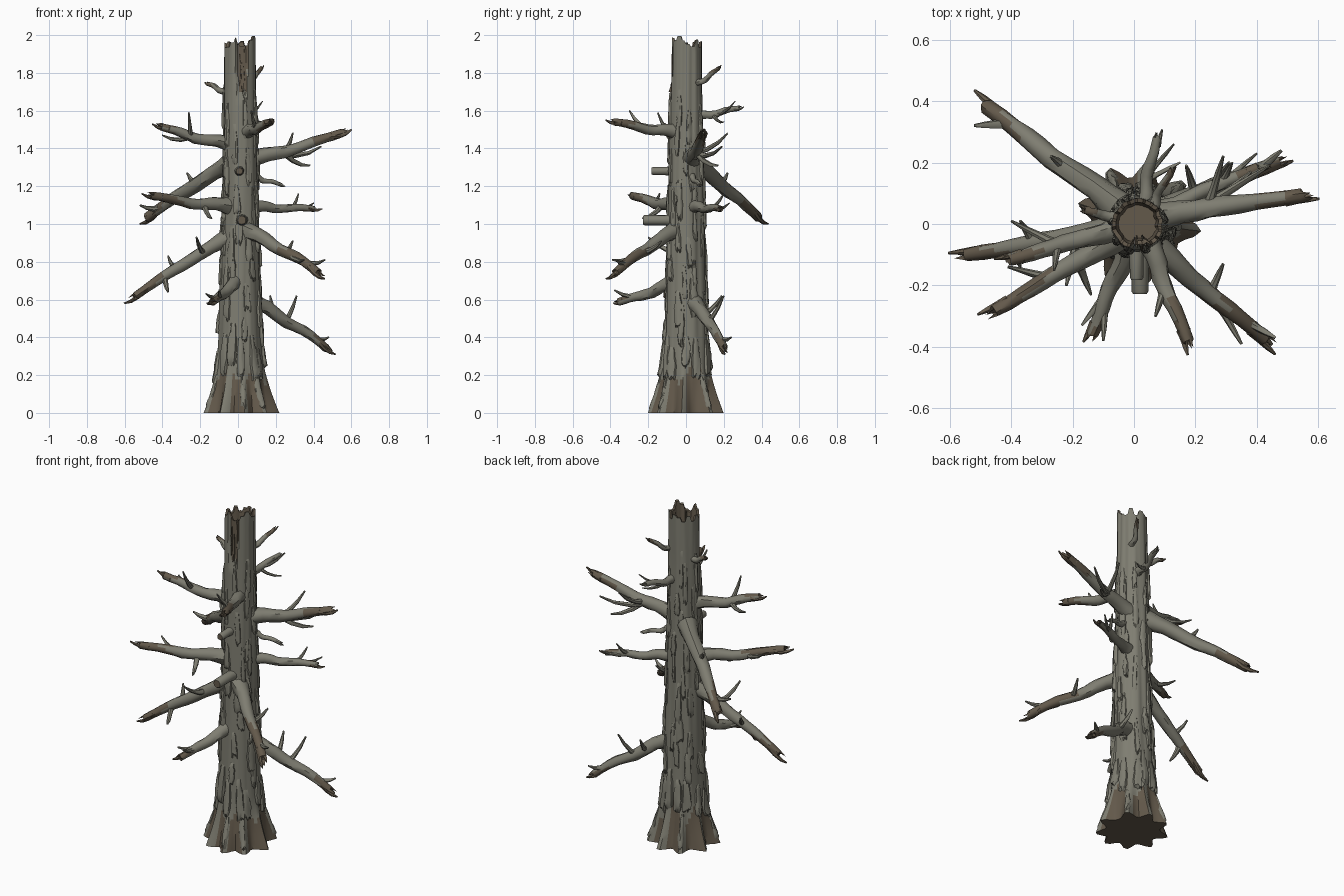
import bpy, bmesh, math, random
from mathutils import Vector, noise

random.seed(7)
cube = bpy.data.objects.get("Cube")
if cube:
    bpy.data.objects.remove(cube)


def material(name, rgb):
    m = bpy.data.materials.new(name)
    m.use_nodes = True
    m.diffuse_color = (*rgb, 1)
    m.node_tree.nodes["Principled BSDF"].inputs["Base Color"].default_value = (*rgb, 1)
    return m


MATS = [material("grey_bark", (0.21, 0.205, 0.165)),
        material("bare_brown_wood", (0.125, 0.1, 0.07))]
GREY, BROWN = range(2)
CENTRE_X = 0.012
ROOTS = [math.radians(a) for a in (-48, -6, 42, 80, 118, 160, 200, 240, 277)]
PROFILE = [(0, 0.155), (0.1, 0.138), (0.22, 0.122), (0.4, 0.114), (0.7, 0.105),
           (1.0, 0.096), (1.4, 0.09), (1.7, 0.084), (2.1, 0.082)]


def finish(name, bm):
    bmesh.ops.recalc_face_normals(bm, faces=bm.faces)
    me = bpy.data.meshes.new(name)
    bm.to_mesh(me)
    bm.free()
    for m in MATS:
        me.materials.append(m)
    ob = bpy.data.objects.new(name, me)
    bpy.context.collection.objects.link(ob)
    ob.select_set(True)
    bpy.context.view_layer.objects.active = ob
    return ob


def loft(bm, rings, mat):
    """Bridge closed rings of points; mat(ring, segment) picks the colour."""
    vs = [[bm.verts.new(p) for p in ring] for ring in rings]
    n = len(vs[0])
    for i in range(len(vs) - 1):
        for k in range(n):
            j = (k + 1) % n
            f = bm.faces.new((vs[i][k], vs[i][j], vs[i + 1][j], vs[i + 1][k]))
            f.material_index = mat(i, k)
    return vs


def gap(a, b):
    return abs((a - b + math.pi) % math.tau - math.pi)


def root_lobe(a):
    return max(math.exp(-(gap(a, r) / 0.2) ** 2) for r in ROOTS)


def in_crack(a, z):
    return z > 1.7 and gap(a, -math.pi / 2 + 0.1) < 0.42 - 0.9 * max(0, 1.86 - z)


def trunk_radius(a, z):
    for (z0, r0), (z1, r1) in zip(PROFILE, PROFILE[1:]):
        if z <= z1:
            r = r0 + (r1 - r0) * (z - z0) / (z1 - z0)
            break
    flare = max(0, 1 - z / 0.34)
    r += flare ** 1.6 * (0.062 * root_lobe(a) - 0.012)
    r += 0.008 * noise.noise(Vector((4 * math.cos(a), 4 * math.sin(a), 1.3 * z)))
    return r - (0.016 if in_crack(a, z) else 0)


def on_trunk(a, z, out=0):
    r = trunk_radius(a, z) + out
    return Vector((CENTRE_X + r * math.cos(a), r * math.sin(a), z))


# Trunk with root flare, jagged rim and hollow top
SEG, LEVELS = 56, 52
angles = [math.tau * k / SEG for k in range(SEG)]
heights = [1.9 * (i / LEVELS) ** 1.1 for i in range(LEVELS + 1)]
rim, level = [], 1.95
for k in range(SEG):
    if k % 3 == 0:
        level = random.uniform(1.93, 2.0)
    rim.append(min(level, 1.95) if in_crack(angles[k], 1.95) else level)
rings = [[on_trunk(a, z) for a in angles] for z in heights]
rings.append([on_trunk(a, z) for a, z in zip(angles, rim)])
rings.append([on_trunk(a, z - 0.004, -0.013) for a, z in zip(angles, rim)])
rings.append([on_trunk(a, 1.86, -0.022) for a in angles])


def trunk_mat(i, k):
    if i > LEVELS:
        return BROWN
    z, a = heights[i], angles[k]
    bare_root = z < 0.2 + 0.06 * math.sin(5 * a) and root_lobe(a) < 0.8
    return BROWN if bare_root or in_crack(a, z) else GREY


bm = bmesh.new()
vs = loft(bm, rings, trunk_mat)
bm.faces.new(vs[0]).material_index = BROWN
bm.faces.new(vs[-1]).material_index = BROWN
finish("trunk", bm)

# Splintered strip inside the front crack
bm = bmesh.new()
for da, z0, z1 in ((-0.12, 1.73, 1.9), (0.1, 1.7, 1.86), (0.3, 1.76, 1.94)):
    a = da - math.pi / 2 + 0.05
    rows = [[on_trunk(a + s * w, z0 + (z1 - z0) * t, o) for s, o in
             ((-1, -0.03), (-1, 0.004), (1, 0.008), (1, -0.03))]
            for t, w in ((0, 0.02), (0.3, 0.07), (0.7, 0.08), (1, 0.03))]
    vs = loft(bm, rows, lambda i, k: BROWN)
    bm.faces.new(vs[0])
    bm.faces.new(vs[-1])
finish("crack_splinters", bm)


# Raised bark plates with ragged lower ends
def bark_plate(bm, a, z, length, width, thick):
    cols, rows = 6, 8
    lean = random.uniform(-0.12, 0.12)
    grid = []
    for i in range(rows + 1):
        t = i / rows
        w = width * (0.35 + 0.65 * math.sin(math.pi * min(1, 0.2 + 0.8 * t)))
        row = []
        for j in range(cols + 1):
            s = 2 * j / cols - 1
            out = thick * (1 - s ** 4) * (1 - t ** 3) + random.uniform(-0.002, 0.002)
            edge = abs(s) == 1 or i in (0, rows)
            ragged = random.uniform(-0.015, 0.015) if i < 2 else 0
            ang = a + s * w / trunk_radius(a, z) + lean * t + random.uniform(-0.03, 0.03)
            row.append(bm.verts.new(on_trunk(ang, max(0.01, z + length * t + ragged),
                                             -0.012 if edge else out)))
        grid.append(row)
    for i in range(rows):
        for j in range(cols):
            bm.faces.new((grid[i][j], grid[i][j + 1], grid[i + 1][j + 1], grid[i + 1][j]))


bm = bmesh.new()
for k in range(13):
    a = math.tau * k / 13 + random.uniform(-0.12, 0.12)
    bark_plate(bm, a, random.uniform(0.15, 0.24), random.uniform(0.18, 0.28), 0.03, 0.017)
for k in range(62):
    z = 0.34 + 1.2 * k / 62
    size = 1.15 - 0.3 * z
    bark_plate(bm, k * 2.4 + random.uniform(-0.3, 0.3), z, random.uniform(0.14, 0.3),
               random.uniform(0.016, 0.03) * size, random.uniform(0.008, 0.015) * size)
finish("bark_plates", bm)

bm = bmesh.new()
for r in ROOTS[::2]:
    bark_plate(bm, r, 0.01, 0.22, 0.025, 0.006)
finish("root_bark", bm)


# Branches: bent tapering tubes with splintered tips
def ring_at(p, axis, radius, sides, rough):
    side = axis.cross(Vector((0, 0, 1))).normalized()
    up = side.cross(axis)
    return [p + radius * (1 + random.uniform(-rough, rough)) *
            (math.cos(q) * side + math.sin(q) * up)
            for q in (math.tau * k / sides for k in range(sides))]


def twig(bm, a, b, radius, colour=GREY):
    axis = (b - a).normalized()
    bow = Vector((0, 0, 0.12 * (b - a).length))
    rings = [ring_at(a.lerp(b, t) - bow * math.sin(math.pi * t), axis, radius * s, 7, 0.1)
             for t, s in ((0, 1.2), (0.35, 0.85), (0.7, 0.65), (1, 0.3))]
    vs = loft(bm, rings, lambda i, k: colour)
    bm.faces.new(vs[-1])
    bm.faces.new(vs[0])


def branch(name, start, tip, radius, bend=0.0, twigs=(), bare=0.72):
    a, b = Vector(start), Vector(tip)
    axis, length = (b - a).normalized(), (b - a).length
    sides, steps = 10, 10
    a -= axis * 0.04

    def path(t):
        wob = 0.012 * min(1, 4 * t) * Vector((math.sin(9 * t + length), 0, math.sin(11 * t)))
        return a.lerp(b, t) + Vector((0, 0, bend * math.sin(math.pi * t))) + wob * (1 - t)

    reach = 0.9
    rings = [ring_at(path(reach * i / steps), axis,
                     radius * (1.08 - 0.5 * i / steps + 0.35 * max(0, 1 - i / 1.5)),
                     sides, 0.09) for i in range(steps + 1)]
    # long and short splinters around a hollowed end
    end = [p.lerp(b, 0.35) + axis * length * random.choice((-0.08, -0.02, 0.03))
           for p in rings[-1]]
    rings += [end, [path(0.84)] * sides]
    bm = bmesh.new()
    vs = loft(bm, rings, lambda i, k: BROWN if i / steps > bare + 0.12 *
              math.sin(1.3 * k + length * 20) else GREY)
    bmesh.ops.remove_doubles(bm, verts=vs[-1], dist=0.0001)
    for s in (-1, 1):
        drift = axis.cross(Vector((0, 0, 1))) * s * radius * 0.5
        twig(bm, path(0.8) + drift * 0.5, b + drift * (1 + s) / 2 - axis * 0.03 * (1 - s),
             radius * 0.4, BROWN if bare < 1 else GREY)
    for t, *end in twigs:
        twig(bm, path(t), Vector(end), radius * 0.42)
    finish(name, bm)


branch("branch_low_left", (0.1, 0.05, 0.57), (0.51, 0.22, 0.31), 0.037, 0.02,
       [(0.42, 0.31, 0.2, 0.62), (0.75, 0.48, 0.24, 0.4), (0.3, 0.17, 0.19, 0.62)], 0.85)
branch("branch_low_front", (-0.03, -0.1, 0.68), (-0.15, -0.39, 0.58), 0.034, -0.01,
       [(0.5, -0.17, -0.33, 0.63), (0.55, -0.1, -0.38, 0.65)], 0.85)
branch("branch_low_right", (-0.08, -0.02, 0.91), (-0.6, -0.11, 0.58), 0.037, 0.01,
       [(0.5, -0.37, 0.01, 0.83), (0.25, -0.22, -0.2, 0.93), (0.62, -0.37, -0.14, 0.64)])
branch("branch_mid_front", (0.06, -0.07, 0.95), (0.47, -0.41, 0.71), 0.038, 0.02,
       [(0.5, 0.29, -0.13, 0.91), (0.55, 0.35, -0.39, 0.81), (0.72, 0.46, -0.37, 0.81)], 0.55)
branch("branch_mid_right", (-0.08, -0.06, 1.1), (-0.5, -0.31, 1.16), 0.035, -0.01,
       [(0.3, -0.14, -0.23, 1.03), (0.5, -0.41, -0.14, 1.16)], 0.6)
branch("branch_mid_left", (0.1, 0.05, 1.09), (0.44, 0.2, 1.08), 0.028, 0,
       [(0.6, 0.32, 0.2, 1.16), (0.6, 0.4, 0.23, 1.11)], 0.85)
branch("branch_long_back", (-0.07, 0.07, 1.3), (-0.53, 0.42, 1.0), 0.042, 0.01,
       [(0.75, -0.52, 0.32, 1.1), (0.35, -0.27, 0.22, 1.27)])
branch("branch_high_left", (0.09, 0.03, 1.35), (0.6, 0.1, 1.5), 0.038, -0.01,
       [(0.3, 0.44, 0.19, 1.41), (0.35, 0.38, 0.17, 1.31), (0.35, 0.29, 0.22, 1.48)])
branch("branch_high_right", (-0.07, -0.02, 1.43), (-0.45, -0.13, 1.53), 0.034, -0.01,
       [(0.5, -0.26, -0.15, 1.59), (0.5, -0.4, 0.01, 1.47)], 0.8)
branch("branch_high_front", (0.05, -0.07, 1.49), (0.19, -0.42, 1.55), 0.033, -0.005,
       [(0.45, 0.07, -0.3, 1.6)], 0.65)
branch("branch_high_back", (0.03, 0.07, 1.57), (0.08, 0.31, 1.62), 0.024, 0,
       [(0.45, 0.13, 0.26, 1.65), (0.4, 0.15, 0.2, 1.54)], 1.2)
branch("branch_top_back", (0.06, 0.06, 1.75), (0.13, 0.19, 1.84), 0.018, -0.01)
branch("branch_top_right", (-0.06, 0.02, 1.7), (-0.18, 0.05, 1.75), 0.02, 0)
branch("short_branch_left", (0.09, 0.03, 1.25), (0.25, 0.08, 1.2), 0.017, 0, (), 1.2)


# Sawn-looking stubs on the front
def stub(name, x, z, radius, reach):
    bm = bmesh.new()
    axis = Vector((0, -1, 0))
    rings = [ring_at(Vector((x, y, z)), axis, radius * s, 12, 0.06)
             for y, s in ((-0.06, 1.4), (-0.11, 1.05), (-reach, 1), (-reach - 0.008, 0.8))]
    vs = loft(bm, rings, lambda i, k: GREY)
    bm.faces.new(vs[-1]).material_index = BROWN
    finish(name, bm)


stub("lower_stub", 0.02, 1.02, 0.027, 0.22)
stub("upper_stub", 0.008, 1.28, 0.021, 0.175)

bpy.ops.object.shade_smooth_by_angle(angle=math.radians(42))
